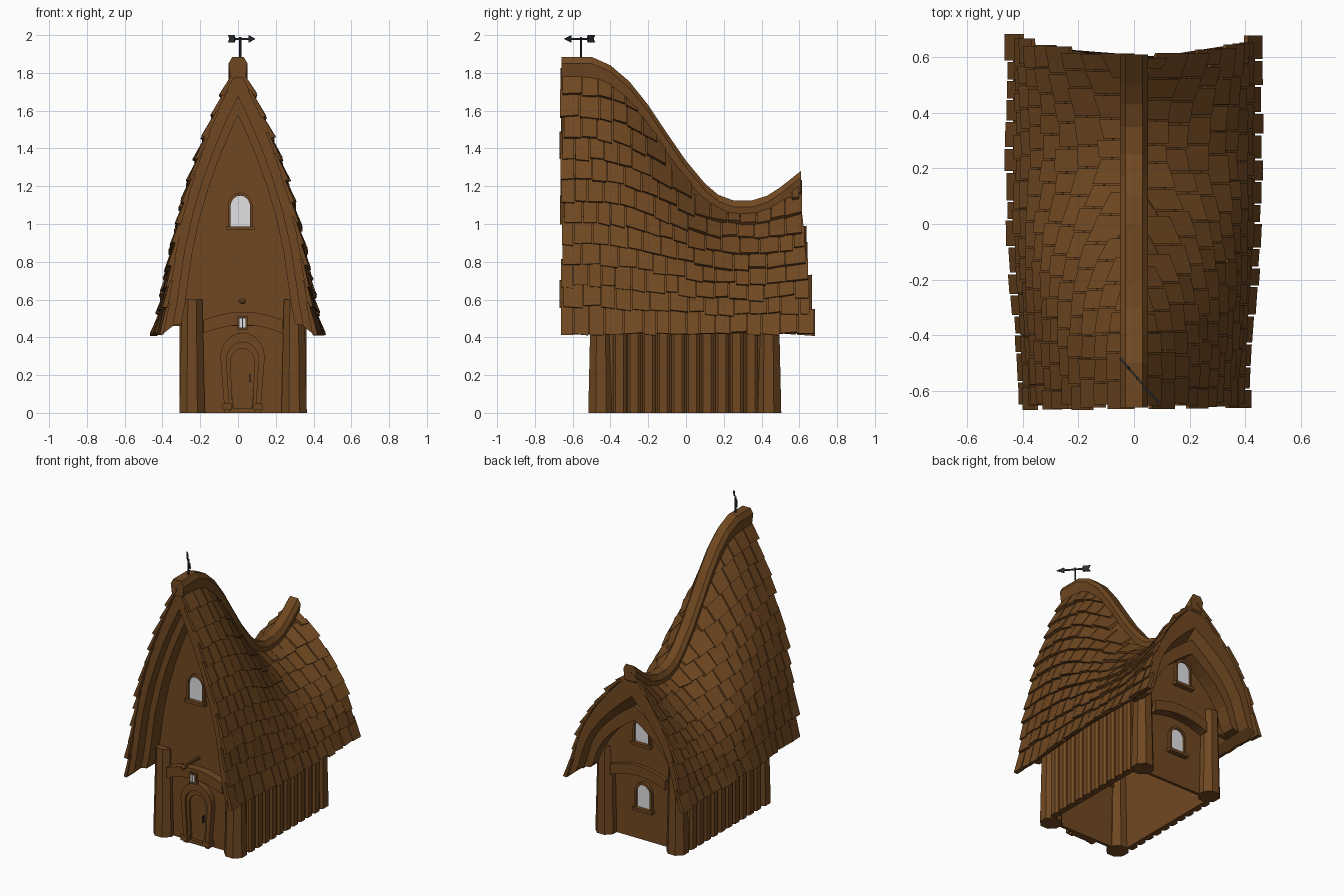
import bpy, bmesh, math, random
from mathutils import Vector

random.seed(7)
if "Cube" in bpy.data.objects:
    bpy.data.objects.remove(bpy.data.objects["Cube"])


def material(name, colour):
    m = bpy.data.materials.new(name)
    m.use_nodes = True
    m.diffuse_color = (*colour, 1)
    m.node_tree.nodes["Principled BSDF"].inputs["Base Color"].default_value = (*colour, 1)
    return m


WOOD = material("brown_wood", (0.16, 0.064, 0.015))
IRON = material("dark_iron", (0.025, 0.027, 0.03))
GLASS = material("pale_glass", (0.75, 0.75, 0.77))


def finish(name, bm, mat):
    bmesh.ops.recalc_face_normals(bm, faces=bm.faces)
    mesh = bpy.data.meshes.new(name)
    bm.to_mesh(mesh)
    bm.free()
    mesh.materials.append(mat)
    ob = bpy.data.objects.new(name, mesh)
    bpy.context.collection.objects.link(ob)
    return ob


def add_loft(bm, sections):
    rings = [[bm.verts.new(p) for p in s] for s in sections]
    n = len(rings[0])
    for a, b in zip(rings, rings[1:]):
        for i in range(n):
            j = (i + 1) % n
            bm.faces.new((a[i], a[j], b[j], b[i]))
    bm.faces.new(rings[0])
    bm.faces.new(rings[-1])


def loft(name, sections, mat=WOOD):
    bm = bmesh.new()
    add_loft(bm, sections)
    return finish(name, bm, mat)


def prism(name, outline, y0, y1, mat=WOOD):
    return loft(name, [[(x, y, z) for x, z in outline] for y in (y0, y1)], mat)


def box(name, x0, x1, y0, y1, z0, z1, mat=WOOD):
    return prism(name, [(x0, z0), (x1, z0), (x1, z1), (x0, z1)], y0, y1, mat)


def post(name, x, y, r, z0, z1, top=1.0, sides=8, mat=WOOD):
    turn = math.pi / sides
    ang = [turn + math.tau * i / sides for i in range(sides)]
    return loft(name, [[(x + r * k * math.cos(a), y + r * k * math.sin(a), z) for a in ang]
                       for z, k in ((z0, 1), (z1, top))], mat)


# Roof shape: a swaybacked ridge and a curved half width
RIDGE = [(-0.68, 1.885), (-0.5, 1.885), (-0.4, 1.84), (-0.3, 1.755), (-0.2, 1.63), (-0.1, 1.48),
         (0, 1.335), (0.1, 1.215), (0.17, 1.155), (0.25, 1.125), (0.35, 1.125), (0.43, 1.15),
         (0.5, 1.195), (0.72, 1.37)]
EAVE = 0.42
STEPS = [0, 0.1, 0.22, 0.35, 0.5, 0.65, 0.8, 0.9, 1]


def ridge(y):
    for (a, za), (b, zb) in zip(RIDGE, RIDGE[1:]):
        if y <= b:
            return za + (zb - za) * (max(y, a) - a) / (b - a)
    return RIDGE[-1][1]


def apex(y):
    return ridge(y) - 0.05


def half(u, y, inset=0):
    t = min(1, max(0, (y + 0.66) / 1.3))
    k = min(1, t * 1.7)
    width = 0.37 + 0.04 * k * k * (3 - 2 * k) - inset
    u = min(1, max(0, u))
    return width * (1 - (1 - u) ** (1.9 + 0.25 * t)) + 0.025 * max(0, (u - 0.8) / 0.2) ** 2


def profile(y, drop=0, inset=0, base=EAVE):
    top = apex(y) - drop
    right = [(half(u, y, inset), top - u * (top - base)) for u in STEPS]
    return [(-x, z) for x, z in reversed(right[1:])] + right


def band(y, outer, inner):
    return profile(y, *outer) + profile(y, *inner)[::-1]


# Roof shell, flaring backwards at the rear eaves
sections = []
for i in range(19):
    y = -0.64 + 1.23 * i / 18
    lean = 0.07 * max(0, (y - 0.3) / 0.29)
    sections.append([(x, y + lean * abs(x) / 0.45, z)
                     for x, z in band(y, (0, 0, EAVE), (0.16, 0.05, 0.46))])
loft("roof_shell", sections)

# Ridge beam
beam = [(-0.04, -0.11), (0.04, -0.11), (0.05, -0.035), (0.03, 0), (-0.03, 0), (-0.05, -0.035)]
ridge_ys = [-0.66] + [p[0] for p in RIDGE[1:-1]] + [0.61]
loft("ridge_beam", [[(x, y, ridge(y) + z) for x, z in beam] for y in ridge_ys])


# Shingles: overlapping tilted slabs in sagging courses
def course(y, k):
    sag = 1 - 0.29 * (1.885 - ridge(y)) / 0.76
    return EAVE - 0.003 + (k + 0.25 * min(k, 1)) * 0.112 * sag, 0.112 * sag


def on_roof(side, y, z, off):
    top = apex(y)
    z = min(z, top - 0.004)
    u = (top - z) / (top - EAVE)
    slope = (half(u + 0.02, y) - half(u - 0.02, y)) / (0.04 * (top - EAVE))
    n = Vector((1, 0, slope)).normalized() * off
    return Vector((side * (half(u, y) + n.x), y, z + n.z))


for side, label in ((1, "left"), (-1, "right")):
    bm = bmesh.new()
    for k in range(13):
        y = -0.655 + random.uniform(-0.02, 0.008)
        while True:
            z, h = course(y, k)
            end = 0.605 + 0.072 * min(1, max(0, (apex(y) - z) / (apex(y) - EAVE)))
            if y > end - 0.03:
                break
            y1 = y + random.uniform(0.065, 0.108)
            if y1 > end - 0.04:
                y1 = end + random.uniform(-0.012, 0.012)
            lift = random.uniform(0.02, 0.032)
            drop = random.uniform(-0.007, 0.007)
            if z < apex(y) - 0.05 and course(y1, k)[0] < apex(y1) - 0.05:
                ends = []
                for ye, skew in ((y + 0.003, 0), (y1 - 0.003, random.uniform(-0.008, 0.008))):
                    z, h = course(ye, k)
                    lo, hi = z + drop + skew, z + (1.3 if k else 1.5) * h
                    ends.append([on_roof(side, ye, lo, 0), on_roof(side, ye, lo, lift),
                                 on_roof(side, ye, hi, 0.006), on_roof(side, ye, hi, -0.008)])
                add_loft(bm, ends)
            y = y1
    finish("shingles_" + label, bm, WOOD)

# Hollow lower walls, open underneath, with corner posts and bevelled side planks
CX = 0.027
FRONT, BACK = -0.45, 0.425
box("front_wall", CX - 0.3, CX + 0.3, FRONT, FRONT + 0.02, 0, 0.58)
box("back_wall", CX - 0.3, CX + 0.3, BACK - 0.02, BACK, 0, 0.58)
for sx, lr in ((1, "left"), (-1, "right")):
    box("side_wall_" + lr, CX + sx * 0.29, CX + sx * 0.308, FRONT, BACK, 0, 0.58)
    for y, fb in ((-0.45, "front"), (0.437, "back")):
        post(f"corner_post_{fb}_{lr}", CX + sx * 0.27, y, 0.073, 0, 0.6, 0.8)
    for i in range(10):
        y = -0.35 + i * 0.0775
        plan = [(0.3, -0.036), (0.322, -0.036), (0.336, -0.024), (0.336, 0.018),
                (0.322, 0.034), (0.3, 0.034)]
        loft(f"side_plank_{lr}_{i + 1}", [[(CX + sx * x, y + dy, z) for x, dy in plan]
                                          for z in (0, 0.5)])

# Gable walls, inner ribs and bowed tie beams at both ends
for label, s, wall, tie in (("front", -1, 0.46, 0.515), ("back", 1, 0.465, 0.49)):
    y = s * wall
    prism("gable_wall_" + label, profile(y, 0.13, 0.035, 0.46), y, y - s * 0.03)
    prism("gable_rib_" + label, band(y, (0.14, 0.04, 0.46), (0.24, 0.1, 0.47)), s * 0.56, y)
    xs = [-0.21 + 0.42 * i / 10 for i in range(11)]
    bow = [0.045 * (1 - (x / 0.21) ** 2) for x in xs]
    prism("tie_beam_" + label, [(CX + x, 0.42 + b) for x, b in zip(xs, bow)]
          + [(CX + x, 0.49 + b) for x, b in reversed(list(zip(xs, bow)))], s * tie, s * 0.41)


def arch(cx, z0, w, h, foot=1.0, n=10):
    r = w / 2
    pts = [(cx - r * foot, z0)]
    for i in range(n + 1):
        a = math.pi * (1 - i / n)
        pts.append((cx + r * math.cos(a), z0 + h - r * 1.1 * (1 - math.sin(a))))
    return pts + [(cx + r * foot, z0)]


def window(name, cx, z, y, s):
    prism(name + "_pane", arch(cx, z, 0.11, 0.165), y, y + s * 0.008, GLASS)
    prism(name + "_frame", arch(cx, z, 0.13, 0.178) + arch(cx, z, 0.104, 0.162)[::-1], y, y + s * 0.022)
    box(name + "_sill", cx - 0.075, cx + 0.075, y, y + s * 0.035, z - 0.02, z)


window("front_window", 0.012, 0.988, -0.46, -1)
window("back_upper_window", 0.0, 0.695, 0.465, 1)
window("back_lower_window", 0.015, 0.225, BACK, 1)

# Door with stepped surround, plinths and handle
DX = 0.024
for name, w, h, inner_w, inner_h, depth in (("door_surround", 0.235, 0.425, 0.17, 0.375, 0.04),
                                            ("door_frame", 0.18, 0.385, 0.128, 0.34, 0.025)):
    prism(name, arch(DX, 0, w, h, 0.8) + arch(DX, 0, inner_w, inner_h, 0.8)[::-1], FRONT, FRONT - depth)
prism("door", arch(DX, 0.025, 0.135, 0.345, 0.75), FRONT, FRONT - 0.01)
box("door_step", DX - 0.07, DX + 0.07, FRONT - 0.03, FRONT, 0, 0.025)
for s, lr in ((1, "left"), (-1, "right")):
    x = DX + s * 0.082
    box("door_plinth_" + lr, x - 0.025, x + 0.025, FRONT - 0.055, FRONT, 0.015, 0.05)
box("door_handle", DX + 0.036, DX + 0.042, FRONT - 0.025, FRONT - 0.01, 0.16, 0.205, IRON)

# Small window over the door
box("transom_frame", DX - 0.027, DX + 0.027, -0.525, -0.5, 0.438, 0.512)
box("transom_recess", DX - 0.018, DX + 0.018, -0.527, -0.524, 0.448, 0.504, IRON)
for s, lr in ((1, "left"), (-1, "right")):
    x = DX + s * 0.009
    box("transom_pane_" + lr, x - 0.007, x + 0.007, -0.53, -0.526, 0.453, 0.499, GLASS)

# Bracket rod over the door
ring = [math.tau * i / 8 for i in range(8)]
rod = [(-0.46, 0.011), (-0.61, 0.009), (-0.612, 0.018), (-0.635, 0.018), (-0.645, 0.008)]
loft("bracket_rod", [[(DX + r * math.cos(a), y, 0.592 + r * math.sin(a)) for a in ring] for y, r in rod])

# Weathervane
VX, VY = 0.012, -0.555
post("vane_pole", VX, VY, 0.006, 1.86, 1.99, mat=IRON)
vane = [box("vane_shaft", -0.08, 0.09, -0.003, 0.003, -0.005, 0.005, IRON),
        prism("vane_head", [(0.07, -0.018), (0.118, 0), (0.07, 0.018)], -0.004, 0.004, IRON),
        prism("vane_tail", [(-0.095, -0.02), (-0.05, -0.02), (-0.04, 0), (-0.05, 0.02),
                            (-0.095, 0.02), (-0.085, 0)], -0.004, 0.004, IRON)]
for part in vane:
    part.location = (VX, VY, 1.98)
    part.rotation_euler.z = math.radians(-49)
